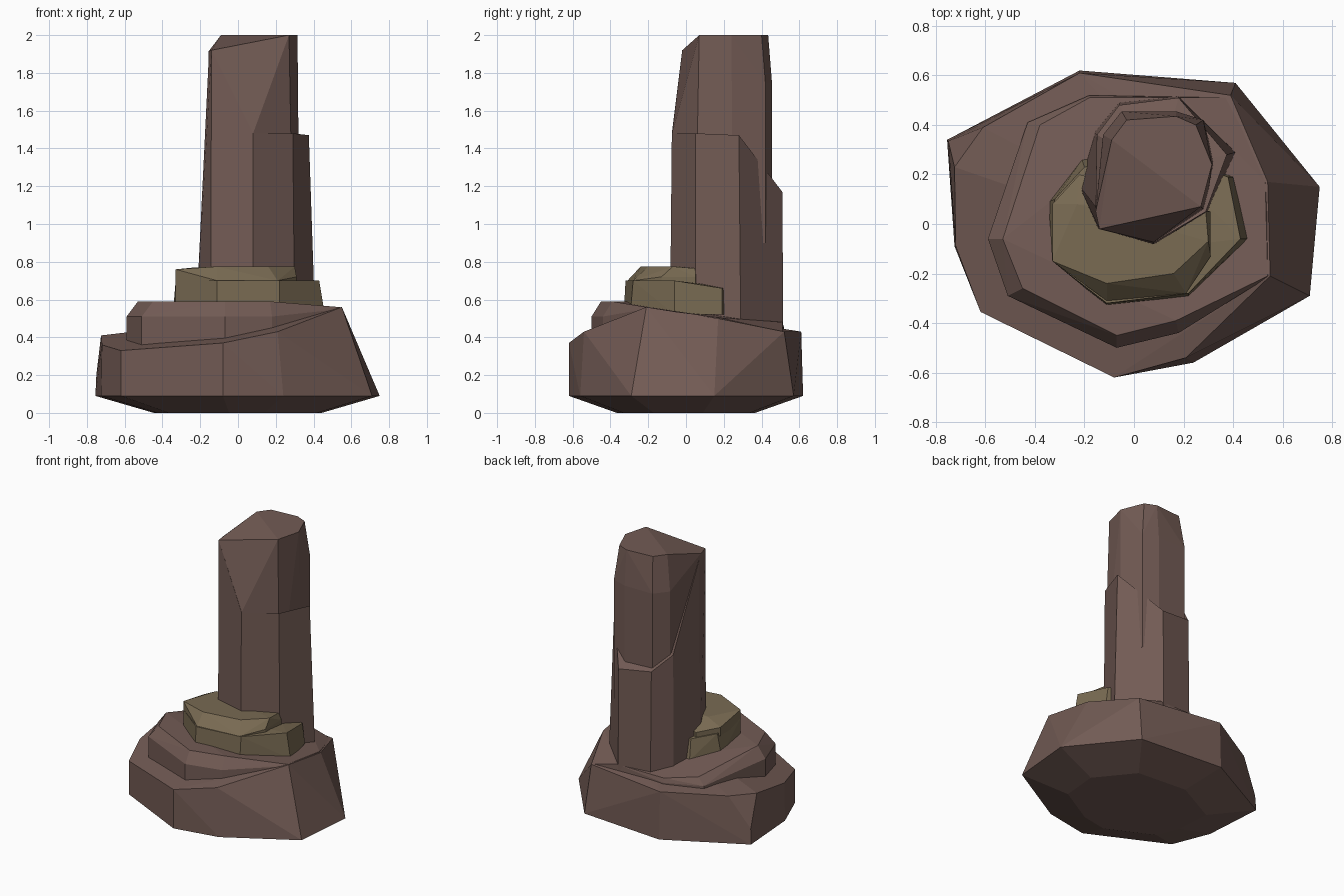
import bpy, bmesh, math

if "Cube" in bpy.data.objects:
    bpy.data.objects.remove(bpy.data.objects["Cube"])


def material(name, rgb):
    m = bpy.data.materials.new(name)
    m.diffuse_color = (*rgb, 1)
    m.use_nodes = True
    m.node_tree.nodes["Principled BSDF"].inputs["Base Color"].default_value = m.diffuse_color
    return m


BROWN = material("brown_stone", (0.17, 0.105, 0.09))
OLIVE = material("olive_stone", (0.19, 0.145, 0.085))


def finish(name, bm, mat):
    bmesh.ops.recalc_face_normals(bm, faces=bm.faces[:])
    me = bpy.data.meshes.new(name)
    bm.to_mesh(me)
    bm.free()
    me.materials.append(mat)
    ob = bpy.data.objects.new(name, me)
    bpy.context.collection.objects.link(ob)
    return ob


def flat(ring, z, s=1.0):
    return [(p[0] * s, p[1] * s, z) for p in ring]


def hull_rock(name, points, mat):
    """Faceted boulder: convex hull of its corner points."""
    bm = bmesh.new()
    for p in points:
        bm.verts.new(p)
    r = bmesh.ops.convex_hull(bm, input=bm.verts[:])
    junk = {e for e in r["geom_interior"] + r["geom_unused"]
            if isinstance(e, bmesh.types.BMVert)}
    bmesh.ops.delete(bm, geom=list(junk), context='VERTS')
    bmesh.ops.dissolve_limit(bm, angle_limit=math.radians(3),
                             verts=bm.verts[:], edges=bm.edges[:])
    return finish(name, bm, mat)


def loft_rock(name, low, high, hub, mat):
    """Side walls between two rings, the top fanned to an inner hub."""
    bm = bmesh.new()
    a = [bm.verts.new(p) for p in low]
    b = [bm.verts.new(p) for p in high]
    c = bm.verts.new(hub)
    bm.faces.new(a[::-1])
    for i in range(len(a)):
        j = (i + 1) % len(a)
        bm.faces.new((a[i], a[j], b[j], b[i]))
        bm.faces.new((b[i], b[j], c))
    return finish(name, bm, mat)


# Base boulder, undercut at the ground, with a chipped back left corner
rim = [(-.755, .34), (-.725, -.09), (-.62, -.355), (-.08, -.62), (.24, -.56),
       (.71, -.29), (.75, .15), (.41, .57), (-.22, .62)]
base_top = [(-.75, .335, .2), (-.725, .23, .41), (-.61, .39, .42),
            (-.72, -.09, .36), (-.62, -.355, .33), (-.08, -.62, .37),
            (.21, -.54, .43), (.55, -.21, .56), (.54, .17, .50),
            (.39, .52, .43), (-.22, .61, .43)]
hull_rock("base_boulder", flat(rim, 0, .59) + flat(rim, .09) + base_top, BROWN)

# Middle ledge, bevelled at the front and left, sinking to the back
ledge = [(-.59, -.06, .51), (-.51, -.29, .51), (-.07, -.50, .51),
         (.18, -.44, .51), (.55, -.21, .55), (.53, .17, .50),
         (.38, .51, .43), (-.18, .52, .45), (-.43, .41, .45)]
ledge_top = [(-.53, -.06, .59), (-.45, -.26, .59), (-.07, -.45, .59),
             (.17, -.39, .59), (.54, -.21, .56), (.53, .17, .505),
             (.20, .51, .48), (-.18, .51, .48), (-.38, .40, .50)]
hull_rock("middle_ledge", flat(ledge, .33) + ledge + ledge_top, BROWN)

# Olive slabs around the foot of the column
slab = [(-.33, -.15), (-.11, -.33), (.22, -.295), (.46, -.06), (.40, .19),
        (.1, .3), (-.21, .26), (-.345, .09)]
slab_top = [(-.33, -.15, .70), (-.11, -.32, .70), (.22, -.28, .70),
            (.43, -.06, .70), (.38, .19, .66), (.1, .28, .66),
            (-.20, .23, .66), (-.32, .10, .68)]
hull_rock("lower_slab", flat(slab, .52) + slab_top, OLIVE)

upper = [(-.33, -.15, .76), (-.11, -.31, .70), (.21, -.28, .70),
         (.31, -.13, .72), (.31, .05, .72), (-.22, .20, .70), (-.33, .08, .72)]
upper_top = [(-.11, -.24, .775), (.16, -.2, .775), (.30, -.07, .775),
             (.29, .05, .765), (-.23, .08, .77)]
hull_rock("upper_slab", flat(upper, .66) + upper + upper_top, OLIVE)

# Outer column with a broken, stepped top
foot = [(-.225, .16), (-.145, -.02), (.08, -.085), (.30, .05), (.41, .29),
        (.18, .515), (-.06, .49), (-.16, .37)]
break_line = [(-.155, .07, 1.88), (-.14, -.02, 1.92), (.08, -.075, 1.48),
              (.29, .05, 1.48), (.375, .28, 1.47), (.18, .51, 1.17),
              (-.06, .48, 1.20), (-.15, .36, 1.30)]
loft_rock("outer_column", flat(foot, .44), break_line, (.1, .22, 1.35), BROWN)

# Tall inner column with a slanted front facet
core = [(-.14, -.02), (.08, -.073), (.29, .05), (.325, .25), (.28, .42),
        (.17, .455), (-.05, .455), (-.125, .36), (-.155, .07)]
core_top = [(-.14, -.02, 1.92), (-.155, .05, 1.915), (.08, -.073, 1.48),
            (.27, .07, 2), (.08, .2, 2), (.315, .24, 2), (.25, .40, 2),
            (.17, .435, 2), (-.03, .42, 2), (-.09, .34, 2),
            (.28, .42, 1.75), (.17, .455, 1.75), (-.05, .455, 1.75),
            (-.125, .36, 1.75), (.32, .25, 1.75)]
hull_rock("inner_column", flat(core, .9) + core_top, BROWN)
